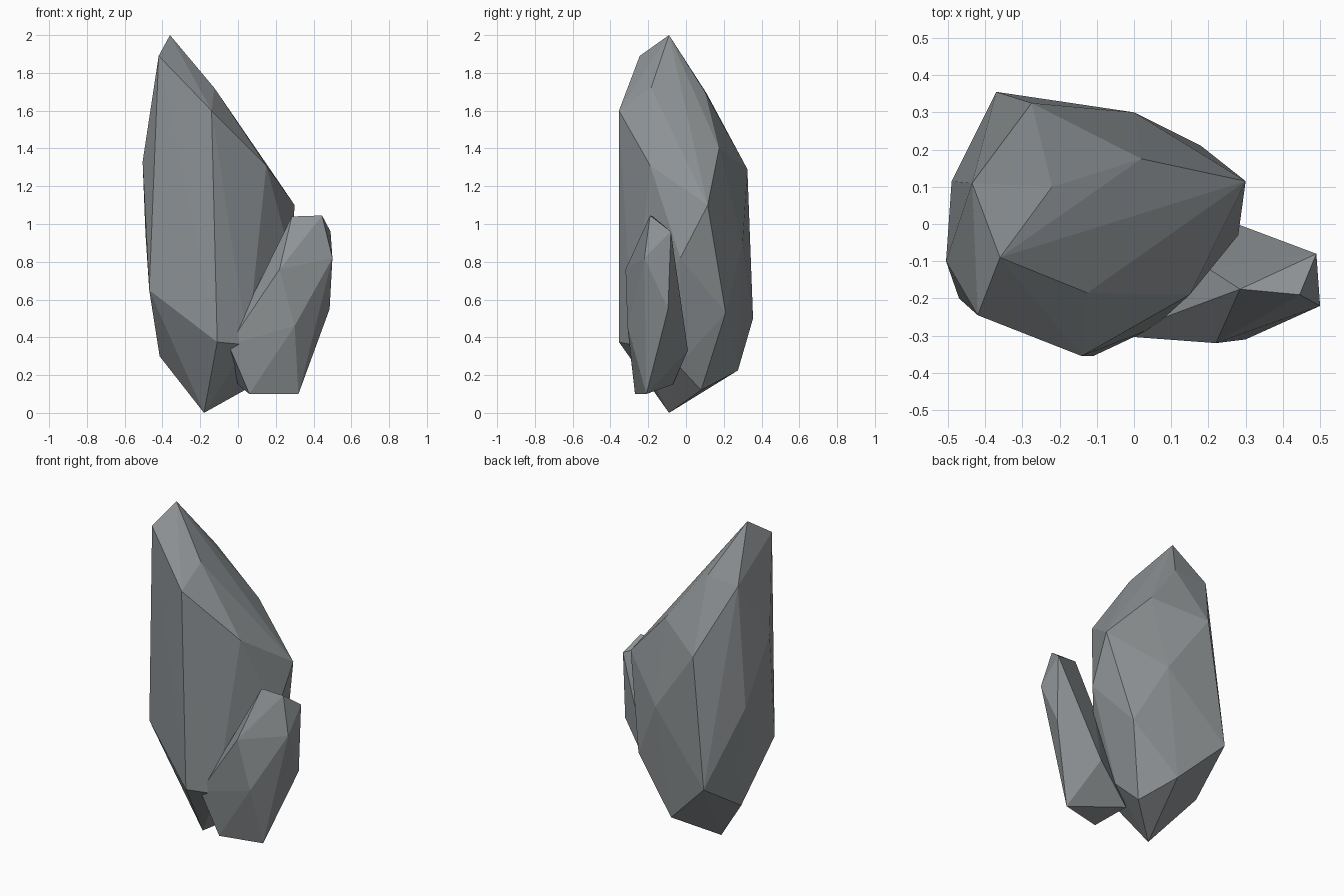
import bpy
import bmesh
from mathutils import Vector

default_cube = bpy.data.objects.get("Cube")
if default_cube:
    bpy.data.objects.remove(default_cube, do_unlink=True)


def make_material(name, colour):
    material = bpy.data.materials.new(name)
    material.use_nodes = True
    material.diffuse_color = colour
    material.node_tree.nodes["Principled BSDF"].inputs["Base Color"].default_value = colour
    return material


def chiselled_rock(name, tiers, material):
    """Wrap a faceted convex shell around the corners of each tier."""
    bm = bmesh.new()
    for tier in tiers:
        for corner in tier:
            bm.verts.new(Vector(corner))
    hull = bmesh.ops.convex_hull(bm, input=list(bm.verts))
    # Drop corners that fell inside the shell
    inside = [v for v in bm.verts if not v.link_faces]
    bmesh.ops.delete(bm, geom=inside, context="VERTS")
    bmesh.ops.recalc_face_normals(bm, faces=list(bm.faces))
    mesh = bpy.data.meshes.new(name)
    bm.to_mesh(mesh)
    bm.free()
    mesh.materials.append(material)
    for polygon in mesh.polygons:
        polygon.use_smooth = False
    rock = bpy.data.objects.new(name, mesh)
    bpy.context.scene.collection.objects.link(rock)
    return rock


stone = make_material("grey_stone", (0.27, 0.29, 0.30, 1))

# Tall leaning rock, from the peak down to the foot
peak = [(-.36, -.09, 2), (-.42, -.245, 1.89)]
slope = [(-.125, -.185, 1.72), (-.14, -.355, 1.6), (-.22, .1, 1.7),
         (-.435, .11, 1.69), (.02, .175, 1.4), (.15, -.19, 1.31)]
shoulder = [(.3, .115, 1.1), (-.275, .325, 1.29), (-.505, -.1, 1.33)]
waist = [(-.49, .115, .95), (0, .3, .9), (.28, -.03, .82), (-.47, -.2, .65)]
taper = [(-.37, .355, .5), (.18, .21, .53), (-.11, -.355, .375),
         (.05, -.28, .36), (-.415, .05, .3)]
foot = [(-.09, .275, .225), (.1, -.04, .25), (.035, .08, .12), (-.18, -.09, 0)]
chiselled_rock("tall_rock", [peak, slope, shoulder, waist, taper, foot], stone)

# Small rock leaning against the tall one
cap = [(.285, -.175, 1.04), (.445, -.19, 1.045), (.49, -.08, .96)]
upper = [(.5, -.22, .82), (.22, -.32, .76), (.2, -.12, .75)]
lower = [(.485, -.095, .55), (.3, -.31, .46), (-.05, -.3, .36), (.25, .01, .33)]
base = [(.32, -.21, .1), (.06, -.27, .1), (0, -.07, .15)]
chiselled_rock("small_rock", [cap, upper, lower, base], stone)
